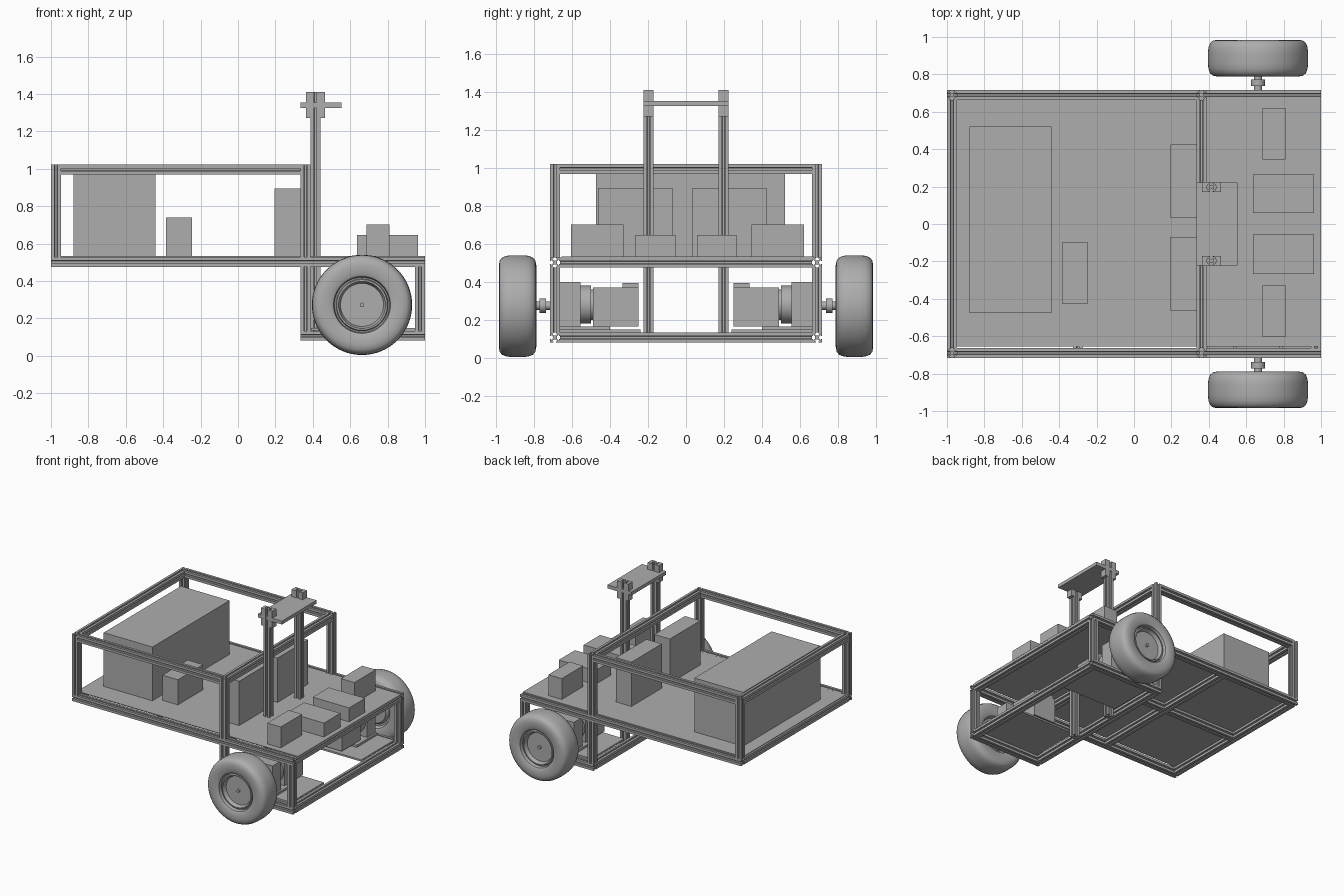
import bpy, bmesh, math
from mathutils import Vector

cube = bpy.data.objects.get("Cube")
if cube:
    bpy.data.objects.remove(cube, do_unlink=True)

grey = bpy.data.materials.new("plain grey")
grey.use_nodes = True
GREY = (0.42, 0.42, 0.42, 1)
grey.diffuse_color = GREY
grey.node_tree.nodes["Principled BSDF"].inputs["Base Color"].default_value = GREY


def finish(name, bm, smooth=False):
    bmesh.ops.recalc_face_normals(bm, faces=bm.faces)
    mesh = bpy.data.meshes.new(name)
    bm.to_mesh(mesh)
    bm.free()
    mesh.materials.append(grey)
    ob = bpy.data.objects.new(name, mesh)
    bpy.context.collection.objects.link(ob)
    if smooth:
        bpy.ops.object.select_all(action='DESELECT')
        bpy.context.view_layer.objects.active = ob
        ob.select_set(True)
        bpy.ops.object.shade_smooth_by_angle(angle=math.radians(35))
    return ob


def box(name, x, y, z):
    bm = bmesh.new()
    bmesh.ops.create_cube(bm, size=1)
    for v in bm.verts:
        v.co = [lo + (hi - lo) * (c + 0.5) for (lo, hi), c in zip((x, y, z), v.co)]
    return finish(name, bm)


# Slotted square bar: one side of the section, turned four times
H = 0.0265
SIDE = [(H, -H), (H, -0.007), (H - 0.006, -0.007), (H - 0.006, -0.015),
        (0.01, -0.005), (0.01, 0.005), (H - 0.006, 0.015), (H - 0.006, 0.007), (H, 0.007)]


def bar(name, start, end):
    start, end = Vector(start), Vector(end)
    axis = (end - start).normalized()
    u = Vector((0, 0, 1)) if abs(axis.z) < 0.5 else Vector((1, 0, 0))
    w = axis.cross(u)
    bm = bmesh.new()
    ring = []
    for k in range(4):
        for a, b in SIDE:
            for _ in range(k):
                a, b = -b, a
            ring.append(bm.verts.new(start + u * a + w * b))
    face = bm.faces.new(ring)
    out = bmesh.ops.extrude_face_region(bm, geom=[face])["geom"]
    moved = [g for g in out if isinstance(g, bmesh.types.BMVert)]
    bmesh.ops.translate(bm, verts=moved, vec=end - start)
    return finish(name, bm)


def lathe(name, profile, x, z, side, steps=64):
    """Spin (radius, y) points about an axle along y."""
    bm = bmesh.new()
    verts = [bm.verts.new((x + r, side * y, z)) for r, y in profile]
    edges = [bm.edges.new(p) for p in zip(verts, verts[1:])]
    bmesh.ops.spin(bm, geom=verts + edges, cent=(x, 0, z), axis=(0, 1, 0),
                   angle=math.tau, steps=steps)
    bmesh.ops.remove_doubles(bm, verts=bm.verts, dist=0.0004)
    return finish(name, bm, True)


BACK, MID, FRONT, EDGE = -0.973, 0.361, 0.973, 0.69
LOW, DECK, TOP = 0.107, 0.502, 0.995
IN = EDGE - H

# Long rails and uprights, both sides
for side, label in ((1, "far"), (-1, "near")):
    y = side * EDGE
    bar(label + "_deck_rail", (BACK - H, y, DECK), (FRONT + H, y, DECK))
    bar(label + "_lower_rail", (MID - H, y, LOW), (FRONT + H, y, LOW))
    bar(label + "_top_rail", (BACK + H, y, TOP), (MID - H, y, TOP))
    bar(label + "_end_post", (BACK, y, DECK + H), (BACK, y, TOP + H))
    bar(label + "_middle_post", (MID, y, DECK + H), (MID, y, TOP + H))
    bar(label + "_lower_middle_post", (MID, y, LOW + H), (MID, y, DECK - H))
    bar(label + "_lower_front_post", (FRONT, y, LOW + H), (FRONT, y, DECK - H))

# Cross bars
for name, x, z in (("top_end_cross", BACK, TOP), ("top_middle_cross", MID, TOP),
                   ("deck_end_cross", BACK, DECK), ("deck_bay_cross", -0.3, DECK),
                   ("deck_middle_cross", MID, DECK), ("deck_front_cross", FRONT, DECK),
                   ("lower_middle_cross", MID, LOW), ("lower_front_cross", FRONT, LOW)):
    bar(name, (x, -IN, z), (x, IN, z))
bar("deck_spine_rear", (BACK + H, 0, DECK), (-0.3 - H, 0, DECK))
bar("deck_spine_front", (-0.3 + H, 0, DECK), (MID - H, 0, DECK))

# Deck panel
box("deck_panel", (-0.985, 1.0), (-0.655, 0.675), (0.527, 0.533))

# Sensor tower with shelf and shelf brackets
TX = MID + 2 * H
for side, label in ((1, "far"), (-1, "near")):
    y = side * 0.197
    bar(label + "_tower_post", (TX, y, LOW - H), (TX, y, 1.41))
    for sx, end in ((1, "front"), (-1, "rear")):
        xs = sorted((TX + sx * H, TX + sx * 0.051))
        for zs, pos in (((1.27, 1.325), "lower"), ((1.353, 1.41), "upper")):
            box(f"{label}_{end}_{pos}_bracket", xs, (y - H, y + H), zs)
box("tower_shelf", (0.335, 0.553), (-0.223, 0.223), (1.325, 1.353))

# Equipment boxes on the deck
FLOOR = 0.533
for name, x, y, top in (("battery_box", (-0.88, -0.44), (-0.475, 0.52), 0.972),
                        ("small_module", (-0.385, -0.245), (-0.425, -0.1), 0.738),
                        ("computer_far", (0.195, 0.334), (0.033, 0.425), 0.895),
                        ("computer_near", (0.195, 0.334), (-0.463, -0.07), 0.895),
                        ("controller_far", (0.688, 0.81), (0.345, 0.62), 0.703),
                        ("controller_near", (0.688, 0.81), (-0.605, -0.33), 0.703),
                        ("driver_far", (0.635, 0.963), (0.058, 0.265), 0.647),
                        ("driver_near", (0.635, 0.963), (-0.267, -0.055), 0.647)):
    box(name, x, y, (FLOOR, top))

# Wheels, axles and motors
WX, WZ = 0.663, 0.272
TYRE = [(0.012, 0.80), (0.11, 0.80), (0.125, 0.825), (0.14, 0.825), (0.15, 0.795),
        (0.165, 0.788), (0.215, 0.788), (0.24, 0.793), (0.256, 0.806), (0.265, 0.83),
        (0.268, 0.86), (0.268, 0.912), (0.265, 0.944), (0.256, 0.968), (0.24, 0.981),
        (0.215, 0.985), (0.165, 0.985), (0.152, 0.977), (0.147, 0.95), (0.14, 0.95),
        (0.135, 0.965), (0.126, 0.965), (0.115, 0.935), (0.012, 0.935), (0.012, 0.952),
        (0, 0.952)]
AXLE = [(0, 0.63), (0.022, 0.63), (0.022, 0.738), (0.038, 0.738), (0.038, 0.772),
        (0.022, 0.772), (0.022, 0.81), (0, 0.81)]
COUPLING = [(0, 0.47), (0.08, 0.47), (0.08, 0.50), (0.1, 0.50), (0.1, 0.56), (0, 0.56)]
for side, label in ((1, "far"), (-1, "near")):
    def span(a, b):
        return sorted((side * a, side * b))
    lathe(label + "_wheel", TYRE, WX, WZ, side)
    lathe(label + "_axle", AXLE, WX, 0.275, side, 24)
    lathe(label + "_motor_coupling", COUPLING, WX, 0.28, side, 40)
    box(label + "_gearbox", (WX - 0.115, WX + 0.115), span(0.555, 0.665), (0.165, 0.40))
    box(label + "_motor_body", (WX - 0.1, WX + 0.1), span(0.25, 0.49), (0.165, 0.37))
    box(label + "_motor_cap", (WX - 0.08, WX + 0.08), span(0.25, 0.335), (0.37, 0.393))
    box(label + "_motor_plate", (0.39, 0.945), span(0.24, 0.665), (0.134, 0.148))
    box(label + "_motor_foot", (WX - 0.13, WX + 0.13), span(0.4, 0.665), (0.148, 0.166))
